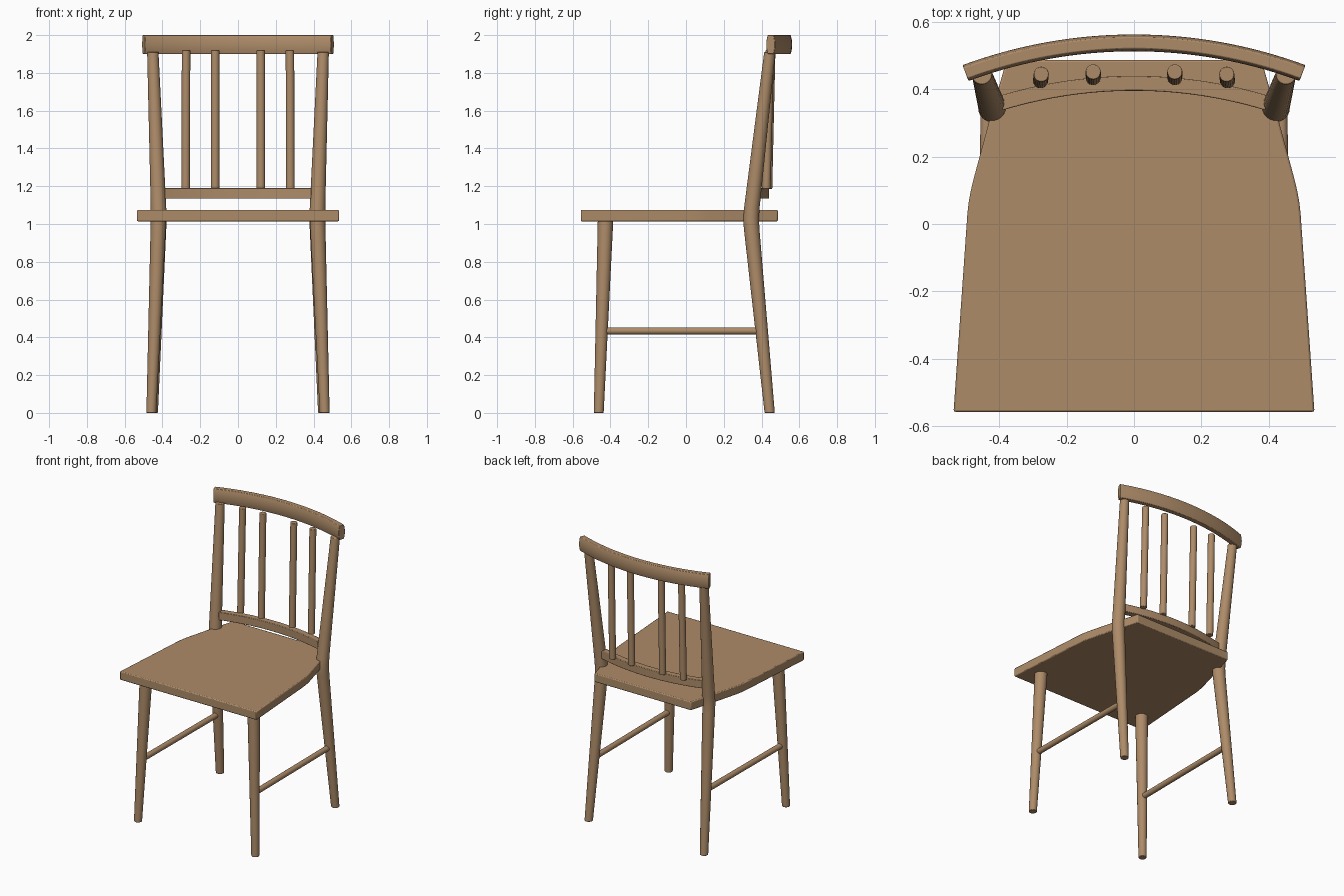
import bpy, bmesh, math
from mathutils import Vector

if "Cube" in bpy.data.objects:
    bpy.data.objects.remove(bpy.data.objects["Cube"])

wood = bpy.data.materials.new("wood")
wood.diffuse_color = (0.42, 0.26, 0.14, 1)
wood.use_nodes = True
wood.node_tree.nodes["Principled BSDF"].inputs["Base Color"].default_value = wood.diffuse_color


def finish(name, bm, bevel=0.0):
    bmesh.ops.recalc_face_normals(bm, faces=bm.faces)
    me = bpy.data.meshes.new(name)
    bm.to_mesh(me)
    bm.free()
    me.materials.append(wood)
    ob = bpy.data.objects.new(name, me)
    bpy.context.collection.objects.link(ob)
    if bevel:
        mod = ob.modifiers.new("edge", 'BEVEL')
        mod.width, mod.segments, mod.limit_method = bevel, 2, 'ANGLE'
        mod.angle_limit = math.radians(40)
    bpy.ops.object.select_all(action='DESELECT')
    ob.select_set(True)
    bpy.context.view_layer.objects.active = ob
    bpy.ops.object.shade_smooth_by_angle(angle=math.radians(35))
    return ob


def skin(bm, rings):
    """Join equal-length closed rings and cap both ends."""
    rings = [[bm.verts.new(p) for p in r] for r in rings]
    n = len(rings[0])
    for a, b in zip(rings, rings[1:]):
        for i in range(n):
            j = (i + 1) % n
            bm.faces.new((a[i], a[j], b[j], b[i]))
    bm.faces.new(rings[0])
    bm.faces.new(rings[-1])


def turned(name, stations, along_y=False, n=24):
    """Round rod through (x, y, z, radius) stations."""
    rings = []
    for x, y, z, r in stations:
        ring = []
        for i in range(n):
            a = 2 * math.pi * i / n
            u, v = r * math.cos(a), r * math.sin(a)
            ring.append((x + u, y, z + v) if along_y else (x + u, y + v, z))
        rings.append(ring)
    bm = bmesh.new()
    skin(bm, rings)
    return finish(name, bm, 0.003)


def curved_rail(name, radius, back_y, half_angle, section, bevel):
    """Sweep a (depth, z) section around an arc that bows backwards."""
    rings = []
    for i in range(33):
        a = half_angle * (i / 16 - 1)
        rings.append([((radius + d) * math.sin(a),
                       back_y - radius + (radius + d) * math.cos(a), z)
                      for d, z in section])
    bm = bmesh.new()
    skin(bm, rings)
    return finish(name, bm, bevel)


# Seat: tapered outline with softly curved shoulders
half = [(0.535, -0.557), (0.494, 0.03), (0.490, 0.065), (0.484, 0.098),
        (0.476, 0.132), (0.428, 0.31), (0.378, 0.486)]
outline = half + [(-x, y) for x, y in reversed(half)]
bm = bmesh.new()
skin(bm, [[(x, y, z) for x, y in outline] for z in (1.014, 1.075)])
finish("seat", bm, 0.006)

for s, side in ((1, "right"), (-1, "left")):
    # Legs
    turned(f"front_leg_{side}", [(s * 0.459, -0.462, 0, 0.026),
                                 (s * 0.421, -0.426, 1.02, 0.041)])
    turned(f"back_leg_{side}", [(s * 0.451, 0.443, 0, 0.027),
                                (s * 0.421, 0.348, 0.97, 0.041),
                                (s * 0.420, 0.344, 1.03, 0.042),
                                (s * 0.421, 0.349, 1.09, 0.041),
                                (s * 0.451, 0.444, 1.91, 0.030)])
    # Side stretcher
    turned(f"stretcher_{side}", [(s * 0.442, -0.425, 0.434, 0.019),
                                 (s * 0.436, 0.375, 0.434, 0.019)], True)
    # Back spindles
    turned(f"outer_spindle_{side}", [(s * 0.277, 0.425, 1.185, 0.0225),
                                     (s * 0.275, 0.444, 1.92, 0.0225)])
    turned(f"inner_spindle_{side}", [(s * 0.121, 0.434, 1.185, 0.0225),
                                     (s * 0.121, 0.451, 1.92, 0.0225)])

# Crest rail: section with bulging front and back faces
bulge = []
for k in range(9):
    t = k / 4 - 1
    bulge.append((0.017 + 0.008 * (1 - t * t), 1.95 + 0.05 * t))
bulge += [(-d, z) for d, z in reversed(bulge)]
curved_rail("crest_rail", 1.44, 0.537, math.radians(20.3), bulge, 0.003)

# Lower back rail
curved_rail("lower_rail", 1.36, 0.417, math.asin(0.395 / 1.36),
            [(-0.022, 1.134), (0.022, 1.134), (0.022, 1.19), (-0.022, 1.19)], 0.003)
